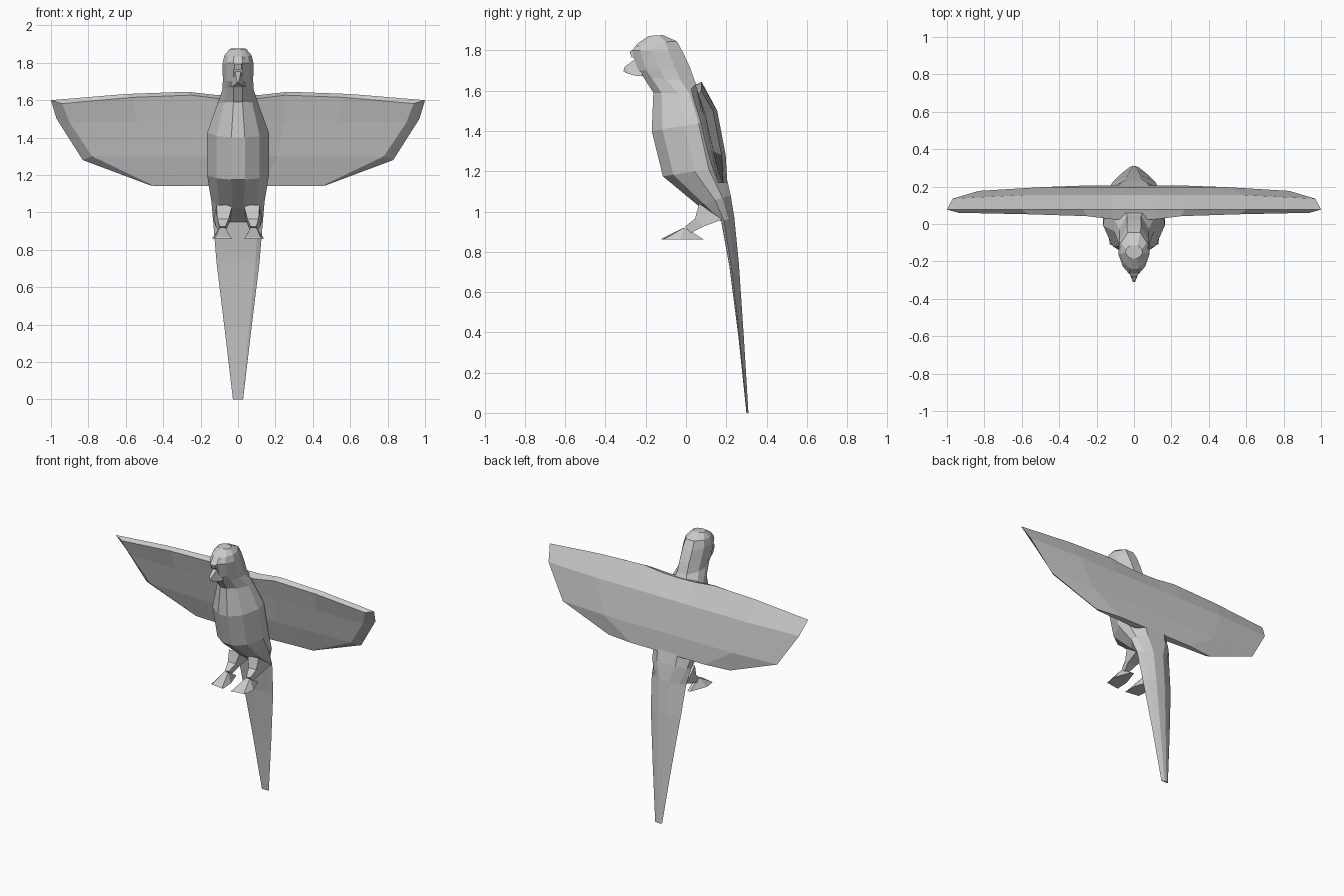
import bpy, bmesh

if "Cube" in bpy.data.objects:
    bpy.data.objects.remove(bpy.data.objects["Cube"])


def loft(name, rings):
    """Skin a list of equal-length point rings and cap both ends."""
    bm = bmesh.new()
    rows = [[bm.verts.new(p) for p in ring] for ring in rings]
    n = len(rows[0])
    for a, b in zip(rows, rows[1:]):
        for i in range(n):
            j = (i + 1) % n
            bm.faces.new((a[i], a[j], b[j], b[i]))
    bm.faces.new(rows[0])
    bm.faces.new(rows[-1])
    return finish(name, bm)


def finish(name, bm):
    bmesh.ops.recalc_face_normals(bm, faces=bm.faces)
    me = bpy.data.meshes.new(name)
    bm.to_mesh(me)
    bm.free()
    ob = bpy.data.objects.new(name, me)
    bpy.context.collection.objects.link(ob)
    return ob


def body_ring(fy, fz, by, bz, w, half):
    """Tilted ring from a front to a back point; half = (width, depth) fractions."""
    both = list(half) + [(-x, t) for x, t in reversed(half)]
    return [(x * w, fy + (by - fy) * t, fz + (bz - fz) * t) for x, t in both]


# cross-section shapes, front to back
HEAD = [(.3, 0), (.72, .16), (1, .42), (.95, .72), (.45, 1)]
BODY = [(.22, 0), (.7, .17), (1, .52), (.95, .75), (.5, 1)]
TAIL = [(.3, 0), (.8, .02), (1, .2), (.72, .55), (.3, 1)]

# head, body and tail: front y, front z, back y, back z, half width
spine = [
    (-.185, 1.872, -.115, 1.876, .045, HEAD),
    (-.240, 1.835, -.045, 1.845, .073, HEAD),
    (-.268, 1.800, -.015, 1.790, .083, HEAD),
    (-.240, 1.700, .020, 1.715, .081, HEAD),
    (-.212, 1.668, .045, 1.645, .083, HEAD),
    (-.162, 1.590, .080, 1.580, .108, BODY),
    (-.170, 1.400, .140, 1.450, .165, BODY),
    (-.115, 1.175, .190, 1.220, .165, BODY),
    (.060, 1.030, .222, 1.080, .142, BODY),
    (.175, .950, .240, .970, .133, TAIL),
    (.215, .730, .262, .750, .115, TAIL),
    (.260, .380, .287, .380, .072, TAIL),
    (.300, .000, .310, .000, .027, TAIL),
]
loft("body_and_tail", [body_ring(*s) for s in spine])

# hooked beak
beak = [(-.235, 1.76, -.215, 1.672, .040), (-.265, 1.748, -.255, 1.675, .028),
        (-.303, 1.720, -.280, 1.682, .018), (-.311, 1.698, -.302, 1.690, .007)]
loft("beak", [[(-w * .5, a, b), (w * .5, a, b), (w, c, d), (-w, c, d)]
              for a, b, c, d, w in beak])

# brow bump above the beak
brow = [(-.235, 1.825, -.230, 1.765, .035), (-.280, 1.793, -.270, 1.765, .018)]
loft("brow", [[(-w, a, b), (w, a, b), (w, c, d), (-w, c, d)]
              for a, b, c, d, w in brow])

# wings: chordwise rows of y, z, half span; back surface then front surface
back = [(.077, 1.60, 1.0), (.155, 1.50, .97), (.197, 1.28, .83), (.205, 1.145, .47)]
front = [(.060, 1.582, .94), (.095, 1.48, .90), (.135, 1.30, .78), (.178, 1.142, .45)]
cols = [0, .12, .27, .6, 1]
lift = [.025, .028, .045, .033, 0]
fwd = [.035, .035, .018, .008, 0]
bm = bmesh.new()


def wing_row(y, z, span, top, is_front):
    row = []
    for i in range(-4, 5):
        k = abs(i)
        x = cols[k] * span * (1 if i > 0 else -1)
        dy = -fwd[k] if is_front else (-.02 if k == 4 and not top else 0)
        row.append(bm.verts.new((x, y + dy, z + (lift[k] if top else 0))))
    return row


b_rows = [wing_row(*r, i == 0, False) for i, r in enumerate(back)]
f_rows = [wing_row(*r, i == 0, True) for i, r in enumerate(front)]
loop = b_rows + f_rows[::-1]
for k, a in enumerate(loop):
    b = loop[(k + 1) % len(loop)]
    for i in range(len(a) - 1):
        bm.faces.new((a[i], a[i + 1], b[i + 1], b[i]))
for e in (0, -1):
    for i in range(3):
        bm.faces.new((b_rows[i][e], b_rows[i + 1][e], f_rows[i + 1][e], f_rows[i][e]))
finish("wings", bm)

for s, side in ((-1, "left"), (1, "right")):
    # leg tapering from the belly to the ankle
    leg = [
        [(.030, .065, 1.04), (.115, .065, 1.04), (.13, .18, .96), (.04, .18, .96)],
        [(.050, .045, .965), (.110, .045, .965), (.12, .085, .925), (.055, .085, .925)],
        [(.068, -.005, .925), (.098, -.005, .925), (.098, .025, .895), (.068, .025, .895)],
    ]
    loft("leg_" + side, [[(s * x, y, z) for x, y, z in r] for r in leg])
    # foot: spread toes in front, short toe behind
    foot = [
        [(.030, -.125, .86), (.130, -.11, .86), (.14, -.03, .86), (.095, .09, .86), (.075, .09, .86), (.035, -.03, .86)],
        [(.040, -.115, .868), (.120, -.10, .868), (.098, -.01, .92), (.092, .02, .905), (.075, .02, .905), (.068, -.01, .92)],
    ]
    loft("foot_" + side, [[(s * x, y, z) for x, y, z in r] for r in foot])
